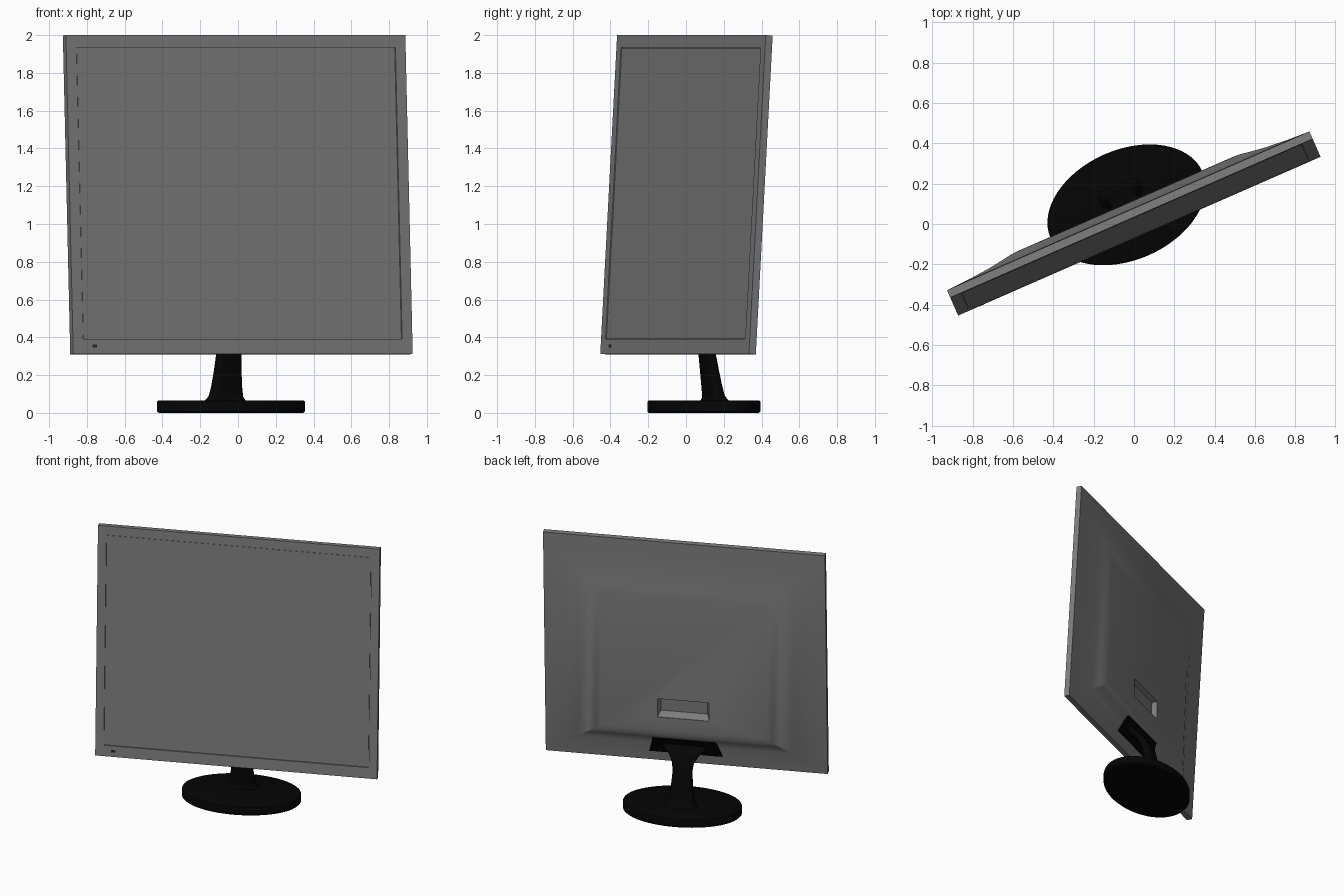
import bpy, bmesh, math
from mathutils import Matrix, Vector

cube = bpy.data.objects.get("Cube")
if cube:
    bpy.data.objects.remove(cube, do_unlink=True)


def material(name, value):
    m = bpy.data.materials.new(name)
    m.use_nodes = True
    colour = (value, value, value, 1)
    m.diffuse_color = colour
    m.node_tree.nodes["Principled BSDF"].inputs["Base Color"].default_value = colour
    return m


GREY = material("casing grey", 0.205)
SCREEN = material("screen grey", 0.2)
BLACK = material("stand black", 0.0015)
DARK = material("button dark", 0.02)

# Whole display is swivelled; the panel also leans back
SWIVEL = Matrix.Rotation(math.radians(23.65), 4, 'Z')
PANEL = SWIVEL @ Matrix.Translation((0, -0.066, 0.312)) @ Matrix.Rotation(math.radians(-3.3), 4, 'X')
W, H, RIM, SEAM = 0.981, 1.691, 0.04, 0.022


def finish(name, bm, mat, matrix, smooth=None):
    bmesh.ops.recalc_face_normals(bm, faces=bm.faces)
    mesh = bpy.data.meshes.new(name)
    bm.to_mesh(mesh)
    bm.free()
    ob = bpy.data.objects.new(name, mesh)
    bpy.context.collection.objects.link(ob)
    ob.matrix_world = matrix
    mesh.materials.append(mat)
    if smooth:
        bpy.ops.object.select_all(action='DESELECT')
        ob.select_set(True)
        bpy.context.view_layer.objects.active = ob
        bpy.ops.object.shade_smooth_by_angle(angle=math.radians(smooth))
    return ob


def loft(rings):
    """Skin a list of closed rings and cap both ends."""
    bm = bmesh.new()
    rows = [[bm.verts.new(p) for p in ring] for ring in rings]
    n = len(rows[0])
    for a, b in zip(rows, rows[1:]):
        for i in range(n):
            bm.faces.new((a[i], a[(i + 1) % n], b[(i + 1) % n], b[i]))
    bm.faces.new(rows[0])
    bm.faces.new(rows[-1])
    return bm


def rect(hw, low, high, y, y_high=None):
    top = y if y_high is None else y_high
    return [(-hw, y, low), (hw, y, low), (hw, top, high), (-hw, top, high)]


# Front frame with an opening stepped back to the screen
SW, SL, SH = 0.922, 0.08, 1.625
finish("front_frame", loft([
    rect(SW, SL, SH, 0.01), rect(SW, SL, SH, 0), rect(W, 0, H, 0),
    rect(W, 0, H, SEAM)]), GREY, PANEL)

# Screen plate, leaving a thin gap around its edge
g = 0.003
finish("screen", loft([rect(SW - g, SL + g, SH - g, 0.004),
                       rect(SW - g, SL + g, SH - g, 0.011)]), SCREEN, PANEL)

# Power button
finish("power_button", loft([
    [(x - 0.857, y, z) for x, y, z in rect(0.012, 0.033, 0.049, d)]
    for d in (-0.003, 0.002)]), DARK, PANEL)

# Rear shell: rim, then slopes that steepen up to a plateau, deeper at the bottom
PW, PL, PH = 0.59, 0.27, 1.31
DEEP, SHALLOW = 0.1, 0.06
shell_rings = [rect(W, 0, H, SEAM), rect(W, 0, H, RIM)]
for t, e in ((0.3, 0.2), (0.6, 0.48), (0.8, 0.74), (0.93, 0.93), (1.05, 1)):
    shell_rings.append(rect(W + (PW - W) * t, PL * t, H + (PH - H) * t,
                            RIM + DEEP * e, RIM + SHALLOW * e))
shell = finish("rear_shell", loft(shell_rings), GREY, PANEL, 25)

# Recess in the back, with sloping walls
cz = 0.453
back = RIM + DEEP - (DEEP - SHALLOW) * (cz - PL) / (PH - PL)
cutter = finish("recess_cutter", loft([
    rect(0.162, cz - 0.035, cz + 0.06, back - 0.035),
    rect(0.18, cz - 0.07, cz + 0.07, back),
    rect(0.18, cz - 0.07, cz + 0.07, back + 0.05)]), GREY, PANEL)
cutter.hide_render = True
cutter.hide_viewport = True
cut = shell.modifiers.new("recess", 'BOOLEAN')
cut.operation = 'DIFFERENCE'
cut.object = cutter
cut.solver = 'EXACT'

# Mounting plate lying on the lower slope of the shell
outline = [(-0.255, 0.06, 0.08), (0.255, 0.06, 0.08), (0.22, 0.114, 0.21), (-0.22, 0.114, 0.21)]
finish("mounting_plate", loft([[(x, y + lift, z) for x, y, z in outline]
                               for lift in (-0.025, 0.01)]), BLACK, PANEL)

# Neck: rounded sections following a curve from the base into the plate
stations = [  # depth, height, half width, half thickness
    (0.161, 0.055, 0.125, 0.06), (0.161, 0.07, 0.105, 0.045), (0.158, 0.09, 0.092, 0.037),
    (0.149, 0.14, 0.083, 0.035), (0.136, 0.22, 0.074, 0.033), (0.122, 0.31, 0.067, 0.03),
    (0.107, 0.365, 0.075, 0.028), (0.078, 0.415, 0.105, 0.026), (0.025, 0.455, 0.17, 0.028)]
rings = []
for i, (y, z, hw, ht) in enumerate(stations):
    p, q = stations[max(i - 1, 0)], stations[min(i + 1, len(stations) - 1)]
    along = Vector((0, q[0] - p[0], q[1] - p[1])).normalized()
    across = along.cross(Vector((1, 0, 0)))
    ring = []
    for k in range(24):
        c, s = math.cos(k * math.pi / 12), math.sin(k * math.pi / 12)
        u = math.copysign(abs(c) ** 0.5, c) * hw
        v = math.copysign(abs(s) ** 0.5, s) * ht
        ring.append(Vector((u, y, z)) + across * v)
    rings.append(ring)
finish("neck", loft(rings), BLACK, SWIVEL, 40)

# Oval base with rounded rims
rings = []
for inset, z in ((0.008, 0), (0, 0.008), (0, 0.057), (0.003, 0.063), (0.01, 0.066)):
    rings.append([(0.004 + (0.411 - inset) * math.cos(a), 0.102 + (0.273 - inset) * math.sin(a), z)
                  for a in (k * math.tau / 64 for k in range(64))])
finish("base", loft(rings), BLACK, SWIVEL, 35)
